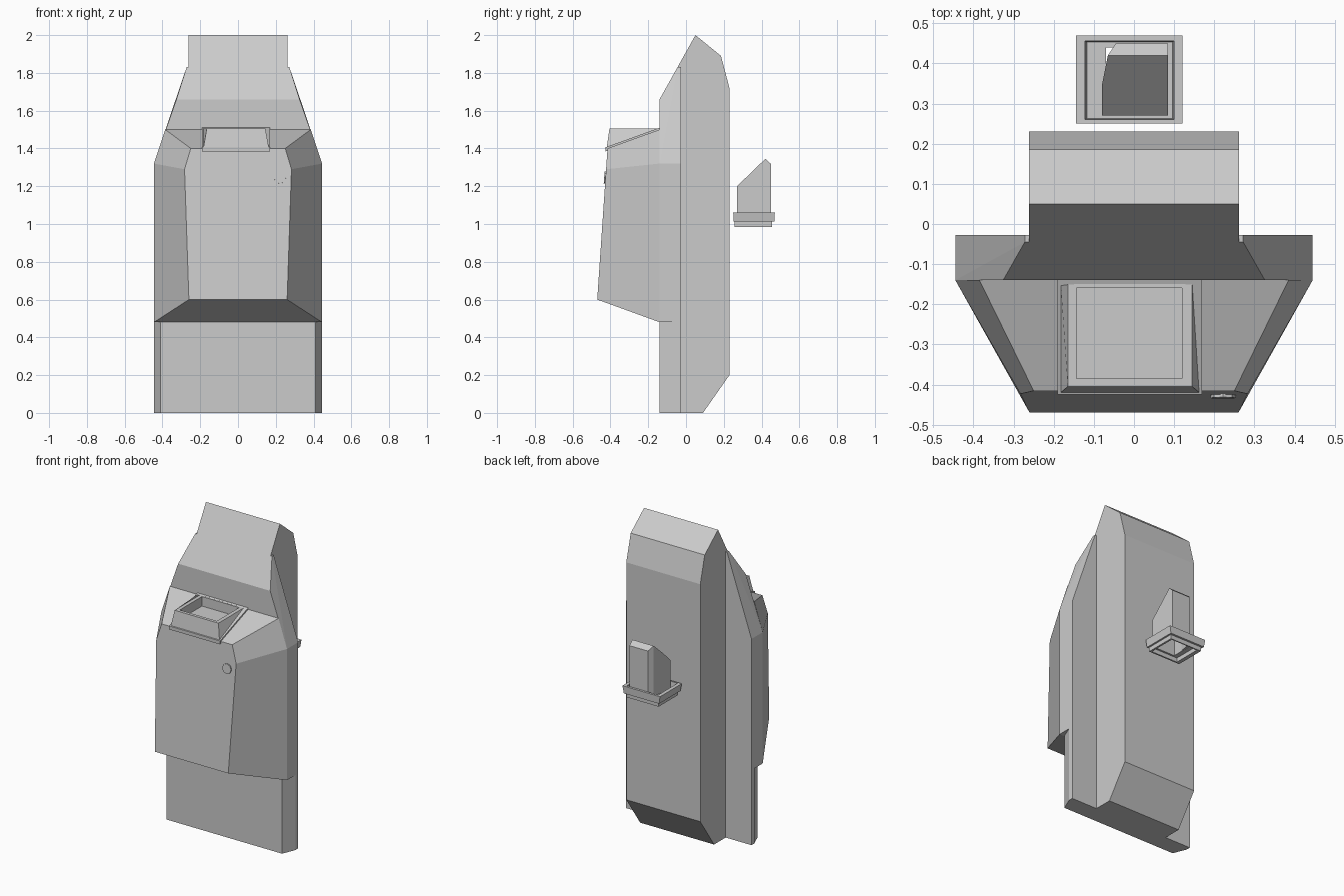
import bpy, bmesh, math

if "Cube" in bpy.data.objects:
    bpy.data.objects.remove(bpy.data.objects["Cube"])


def make_object(name, bm):
    bmesh.ops.recalc_face_normals(bm, faces=bm.faces[:])
    mesh = bpy.data.meshes.new(name)
    bm.to_mesh(mesh)
    bm.free()
    obj = bpy.data.objects.new(name, mesh)
    bpy.context.collection.objects.link(obj)
    return obj


def hull(name, points, open_bottom=False):
    bm = bmesh.new()
    for p in points:
        bm.verts.new(p)
    bmesh.ops.convex_hull(bm, input=bm.verts[:])
    bmesh.ops.delete(bm, geom=[v for v in bm.verts if not v.link_faces], context='VERTS')
    bmesh.ops.dissolve_limit(bm, angle_limit=math.radians(0.8),
                             verts=bm.verts[:], edges=bm.edges[:])
    if open_bottom:
        bm.normal_update()
        low = [f for f in bm.faces if f.normal.z < -0.95]
        bmesh.ops.delete(bm, geom=low, context='FACES')
    return make_object(name, bm)


def mirrored(points):
    return [(s * x, y, z) for x, y, z in points for s in (-1, 1)]


def rect(x0, x1, y0, y1, z):
    f = z if callable(z) else lambda y: z
    return [(x0, y0, f(y0)), (x1, y0, f(y0)), (x1, y1, f(y1)), (x0, y1, f(y1))]


def loft(name, loops, closed=True):
    """Bridge rectangles; closed gives a frame, otherwise the ends are capped."""
    bm = bmesh.new()
    rings = [[bm.verts.new(p) for p in loop] for loop in loops]
    pairs = list(zip(rings, rings[1:]))
    if closed:
        pairs.append((rings[-1], rings[0]))
    else:
        bm.faces.new(rings[0])
        bm.faces.new(rings[-1])
    for a, b in pairs:
        for i in range(4):
            j = (i + 1) % 4
            bm.faces.new((a[i], a[j], b[j], b[i]))
    return make_object(name, bm)


# rear body: side profile extruded across x
profile = [(-.045, 0), (-.045, 1.83), (.05, 2), (.185, 1.89), (.23, 1.72), (.23, .2), (.09, 0)]
hull("rear_body", mirrored([(.262, y, z) for y, z in profile]))

# lower front block with slanted side corners
plan = [(.41, -.14), (.445, -.055), (.445, -.027)]
hull("lower_block", mirrored([(x, y, z) for x, y in plan for z in (0, .485)]))

# tapered plate with sloped top
outline = [(.445, .48), (.445, 1.32), (.326, 1.66)]
hull("upper_plate", mirrored([(x, y, z) for x, z in outline for y in (-.14, -.027)]
                             + [(.272, -.045, 1.83), (.272, -.027, 1.83)]))

# faceted front shell
shell = hull("front_shell", mirrored([
    (.445, -.14, .48), (.445, -.14, 1.32), (.385, -.14, 1.5),
    (.26, -.47, .6), (.283, -.423, 1.29), (.25, -.4155, 1.4)]))


# tray on the sloped shell top
def slope(offset):
    return lambda y: 1.4 + (y + .4155) * .363 + offset


PIT = (-.143, .12, -.385, -.16)
loft("tray_flange", [rect(-.19, .17, -.425, -.14, slope(-.012)),
                     rect(-.19, .17, -.425, -.14, slope(.01)),
                     rect(-.15, .128, -.392, -.15, slope(.01)),
                     rect(-.15, .128, -.392, -.15, slope(-.012))])
loft("tray_rim", [rect(-.183, .163, -.42, -.14, slope(.005)),
                  rect(-.165, .145, -.405, -.145, 1.506),
                  rect(*PIT, 1.506), rect(*PIT, slope(-.005))])
FLOOR = 1.445
loft("tray_floor", [rect(*PIT, FLOOR - .04), rect(*PIT, FLOOR)], closed=False)

# pit cut into the shell under the tray
cutter = loft("pit_cutter", [rect(*PIT, FLOOR - .005), rect(*PIT, 1.6)], closed=False)
cutter.hide_render = True
cutter.hide_viewport = True
cut = shell.modifiers.new("pit", 'BOOLEAN')
cut.operation = 'DIFFERENCE'
cut.solver = 'EXACT'
cut.object = cutter

# small round button on the front face
bpy.ops.mesh.primitive_cylinder_add(vertices=8, radius=.032, depth=.014,
                                    location=(.222, -.4265, 1.245),
                                    rotation=(math.radians(90 - 3.9), 0, 0))
bpy.context.object.name = "front_button"

# floating rear clip: collar, lower lip and inner floor
loft("clip_collar", [rect(-.137, .113, .252, .468, 1.012),
                     rect(-.145, .121, .25, .47, 1.06),
                     rect(-.122, .1, .26, .456, 1.06),
                     rect(-.116, .094, .264, .452, 1.012)])
loft("clip_lip", [rect(-.125, .102, .258, .455, .985),
                  rect(-.125, .102, .258, .455, 1.015),
                  rect(-.1, .09, .268, .448, 1.015),
                  rect(-.1, .09, .268, .448, .985)])
loft("clip_floor", [rect(-.12, .098, .262, .454, 1.012),
                    rect(-.12, .098, .262, .454, 1.024),
                    rect(-.07, .075, .28, .44, 1.024),
                    rect(-.07, .075, .28, .44, 1.012)])

# hollow clip peg with a slanted top and chamfered edge
tops = [(-.08, .27, 1.2), (-.08, .345, 1.2725), (-.065, .42, 1.345), (-.045, .45, 1.318),
        (.085, .45, 1.318), (.085, .42, 1.345), (.085, .27, 1.2)]
peg = hull("clip_peg", tops + [(x, y, 1.015) for x, y, _ in tops], open_bottom=True)
wall = peg.modifiers.new("wall", 'SOLIDIFY')
wall.thickness = .01
wall.offset = -1
